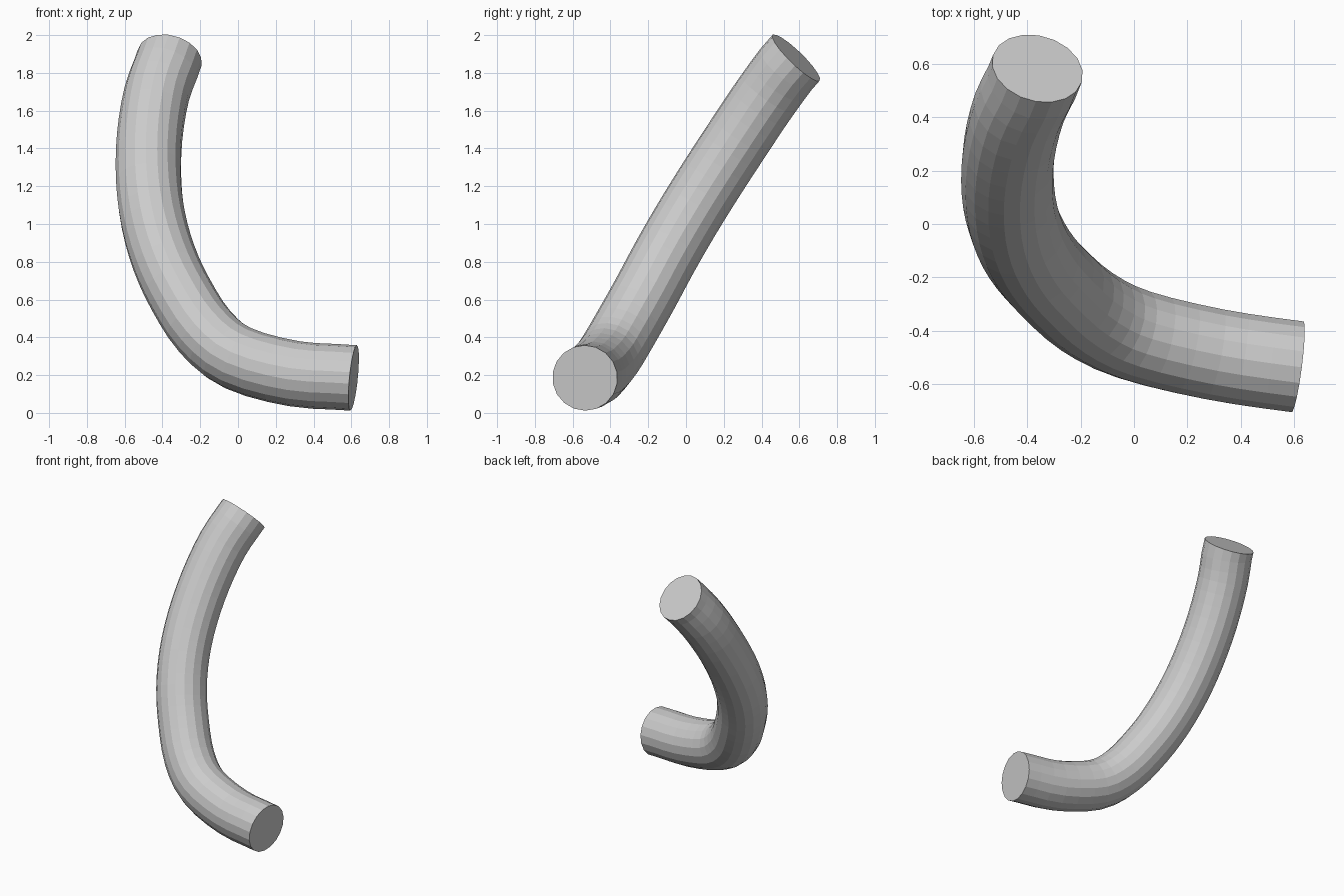
import bpy, bmesh, math
from mathutils import Vector

if "Cube" in bpy.data.objects:
    bpy.data.objects.remove(bpy.data.objects["Cube"])

RADIUS, SIDES, STEPS = 0.174, 18, 3

# Centre line of the bent tube, from the low end to the raised end
path = [Vector(p) for p in [
    (0.612, -0.535, 0.185), (0.30, -0.488, 0.207), (0.0, -0.415, 0.29),
    (-0.175, -0.33, 0.43), (-0.305, -0.217, 0.63), (-0.392, -0.115, 0.82),
    (-0.448, 0.0, 1.02), (-0.473, 0.13, 1.23), (-0.468, 0.28, 1.46),
    (-0.43, 0.435, 1.69), (-0.362, 0.583, 1.88)]]

# Tangents; the ends follow the cut faces
tangents = [(path[min(i + 1, len(path) - 1)] - path[max(i - 1, 0)]) / 2
            for i in range(len(path))]
tangents[0] = Vector((-1, 0.13, 0.10)).normalized() * 0.31
tangents[-1] = Vector((0.20, 0.68, 0.70)).normalized() * 0.25


def sample(i, t):
    """Hermite position and direction on segment i."""
    p, q, a, b = path[i], path[i + 1], tangents[i], tangents[i + 1]
    pos = (p * (2*t**3 - 3*t**2 + 1) + a * (t**3 - 2*t**2 + t)
           + q * (3*t**2 - 2*t**3) + b * (t**3 - t**2))
    der = (p - q) * (6*t**2 - 6*t) + a * (3*t**2 - 4*t + 1) + b * (3*t**2 - 2*t)
    return pos, der.normalized()


stations = [sample(i, s / STEPS) for i in range(len(path) - 1) for s in range(STEPS)]
stations.append(sample(len(path) - 2, 1.0))

# Sweep a round section along the centre line without twist
bm = bmesh.new()
rings = []
side = Vector((0, 0, 1))
for pos, d in stations:
    side = (side - d * side.dot(d)).normalized()
    other = d.cross(side)
    rings.append([bm.verts.new(pos + RADIUS * (side * math.cos(a) + other * math.sin(a)))
                  for a in (2 * math.pi * k / SIDES for k in range(SIDES))])
for r0, r1 in zip(rings, rings[1:]):
    for k in range(SIDES):
        n = (k + 1) % SIDES
        bm.faces.new((r0[k], r0[n], r1[n], r1[k]))

# Flat end caps
bm.faces.new(rings[0][::-1])
bm.faces.new(rings[-1])
bmesh.ops.recalc_face_normals(bm, faces=bm.faces)

mesh = bpy.data.meshes.new("bent_tube")
bm.to_mesh(mesh)
bm.free()
tube = bpy.data.objects.new("bent_tube", mesh)
bpy.context.collection.objects.link(tube)
